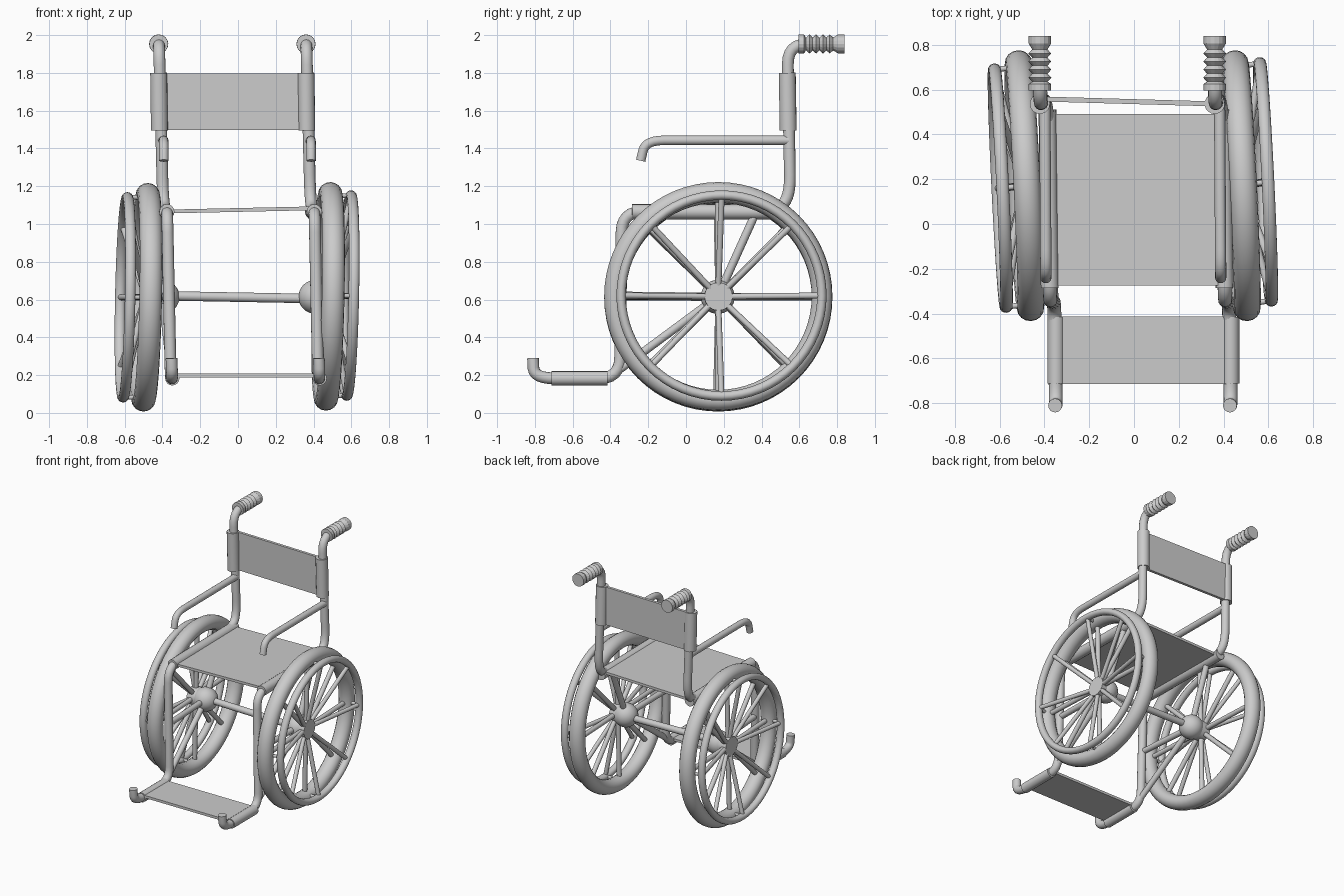
import bpy, math
from mathutils import Vector, Matrix, Euler

if "Cube" in bpy.data.objects:
    bpy.data.objects.remove(bpy.data.objects["Cube"])


def tube(name, pts, r, bend=0.0, radii=None):
    """Round tube along a path, corners filleted by the bend length."""
    p = [Vector(q) for q in pts]
    path = [p[0]]
    for a, b, c in zip(p, p[1:], p[2:]):
        if bend:
            s = b + (a - b).normalized() * min(bend, (a - b).length * 0.5)
            e = b + (c - b).normalized() * min(bend, (c - b).length * 0.5)
            for i in range(7):
                t = i / 6
                path.append(s * (1 - t) ** 2 + b * 2 * t * (1 - t) + e * t * t)
        else:
            path.append(b)
    path.append(p[-1])
    cu = bpy.data.curves.new(name, 'CURVE')
    cu.dimensions = '3D'
    cu.bevel_depth = r
    cu.bevel_resolution = 6
    cu.use_fill_caps = True
    sp = cu.splines.new('POLY')
    sp.points.add(len(path) - 1)
    for i, q in enumerate(path):
        sp.points[i].co = (*q, 1)
        if radii:
            sp.points[i].radius = radii[i] / r
    sp.use_smooth = radii is None
    ob = bpy.data.objects.new(name, cu)
    bpy.context.collection.objects.link(ob)
    return ob


def slab(name, a, b, depth, axis, thick):
    """Thin fabric sheet spanning a-b, extended by depth along axis."""
    a, b, ax = Vector(a), Vector(b), Vector(axis) * depth / 2
    n = (b - a).cross(ax).normalized() * thick / 2
    v = [q + s * ax + t * n for q in (a, b) for s in (-1, 1) for t in (-1, 1)]
    me = bpy.data.meshes.new(name)
    me.from_pydata(v, [], [(0, 1, 3, 2), (4, 6, 7, 5), (0, 4, 5, 1),
                           (2, 3, 7, 6), (0, 2, 6, 4), (1, 5, 7, 3)])
    ob = bpy.data.objects.new(name, me)
    bpy.context.collection.objects.link(ob)


def smooth():
    bpy.ops.object.shade_smooth_by_angle(angle=math.radians(40))


def ring(name, center, major, minor, width, rot):
    bpy.ops.mesh.primitive_torus_add(major_radius=major, minor_radius=minor,
                                     major_segments=64, minor_segments=16)
    ob = bpy.context.object
    ob.name = name
    ob.matrix_world = (Matrix.Translation(center) @ rot
                       @ Matrix.Rotation(math.pi / 2, 4, 'Y')
                       @ Matrix.Diagonal((1, 1, width / minor, 1)))
    smooth()


ROT = Euler((0, math.radians(1.2), math.radians(2.8))).to_matrix().to_4x4()

for side, s in (("left", -1), ("right", 1)):
    L = s < 0
    h = 0.39 * s      # half spacing of the frame

    # one continuous frame tube: handle, back post, seat rail, leg, foot bar
    tube(side + "_frame",
         [(h - .03, .80, 1.953), (h - .028, .537, 1.953), (h - .008, .552, 1.15),
          (h + .004, .48, 1.065), (h + .015, -.34, 1.065), (h + .034, -.35, .183),
          (h + .042, -.805, .183), (h + .038, -.81, .29)], .031, .11)

    # ribbed grip
    ys = [.595, .625] + [.635 + .018 * i for i in range(9)] + [.805, .84]
    rr = [.05, .05] + [.034 if i % 2 == 0 else .051 for i in range(9)] + [.05, .05]
    tube(side + "_grip", [(h - .03, y, 1.953) for y in ys], .05, radii=rr)

    # fabric sleeves around the frame
    tube(side + "_back_sleeve", [(h - .03, .536, 1.8), (h - .026, .541, 1.495)], .045)
    tube(side + "_seat_sleeve", [(h + .004, .51, 1.065), (h + .014, -.285, 1.065)], .04)
    tube(side + "_foot_sleeve", [(h + .042, -.415, .183), (h + .042, -.712, .183)], .038)

    # armrest
    tube(side + "_armrest", [(h - .008, .545, 1.443), (h - .003, -.215, 1.443),
                             (h - .003, -.24, 1.335)], .025, .1)

    # hub ball and the struts to the frame
    ball = Vector((-.40 if L else .41, .168, .614))
    bpy.ops.mesh.primitive_uv_sphere_add(segments=32, ring_count=16, radius=.09, location=ball)
    bpy.context.object.name = side + "_hub_ball"
    smooth()
    for i, end in enumerate([(h + .008, .365, 1.05), (h + .022, -.34, .62),
                             (h + .033, -.345, .235)]):
        tube(f"{side}_strut_{i}", [ball, end], .022)

    # tyre and push rim
    tc = Vector((-.489, .171, .612) if L else (.477, .171, .617))
    rc = Vector((-.597, .160, .612) if L else (.587, .188, .621))
    ring(side + "_tyre", tc, .55, .055, .06, ROT)
    ring(side + "_push_rim", rc, .532, .025, .028, ROT)

    # outer hub disc
    ax = ROT @ Vector((s, 0, 0))
    tube(side + "_hub", [ball, tc + ax * .03], .075)

    # paired spokes to the tyre and to the push rim
    for i in range(8):
        a = i * math.pi / 4
        d = ROT @ Vector((0, math.cos(a), math.sin(a)))
        tube(f"{side}_spoke_{i}", [tc + d * .04, tc + d * .515], .018)
        tube(f"{side}_rim_spoke_{i}", [tc + ax * .01 + d * .05, rc + d * .525], .016)
        if i % 2 == 0:
            tube(f"{side}_rim_link_{i}", [tc + d * .53, rc + d * .53], .012)

# axle
tube("axle", [(-.40, .168, .62), (.41, .168, .605)], .025)

# fabric panels
slab("seat", (-.38, .108, 1.066), (.40, .108, 1.083), .765, (0, 1, 0), .02)
slab("backrest", (-.42, .558, 1.648), (.36, .536, 1.648), .3, (0, 0, 1), .022)
slab("footrest", (-.35, -.563, .198), (.43, -.563, .198), .3, (0, 1, 0), .02)
